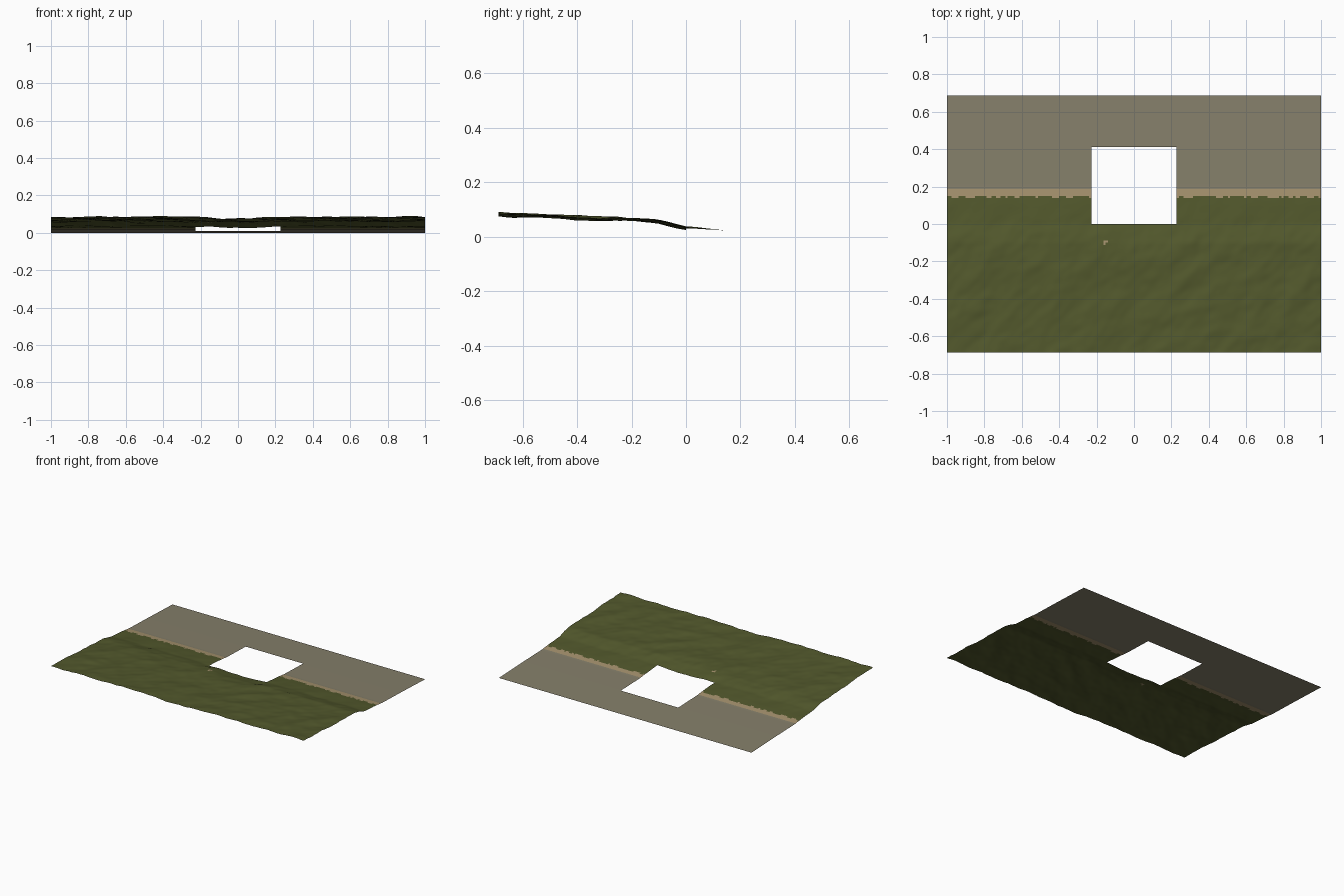
import bpy, bmesh, math
from mathutils import Vector, noise

if "Cube" in bpy.data.objects:
    bpy.data.objects.remove(bpy.data.objects["Cube"])

HX, HY = 1.0, 0.688                 # half size of the sheet
HOLE_X, HOLE_Y0, HOLE_Y1 = 0.227, 0.0, 0.412

# height along y, from the grassy bank down to the paved flat
PROFILE = [(-0.69, 0.087), (-0.4, 0.074), (-0.25, 0.067), (-0.1, 0.06), (-0.05, 0.049),
           (0.0, 0.036), (0.1, 0.029), (0.2, 0.018), (0.4, 0.012), (0.69, 0.001)]


def make_material(name, rgb):
    lin = [(c / 255 / 12.92) if c < 11 else ((c / 255 + 0.055) / 1.055) ** 2.4 for c in rgb]
    m = bpy.data.materials.new(name)
    m.diffuse_color = (*lin, 1)
    m.use_nodes = True
    m.node_tree.nodes["Principled BSDF"].inputs["Base Color"].default_value = m.diffuse_color
    return m


def steps(*stops, size=0.0125):
    """Evenly divided coordinates passing exactly through every stop."""
    out = [stops[0]]
    for a, b in zip(stops, stops[1:]):
        n = max(1, round((b - a) / size))
        out += [a + (b - a) * i / n for i in range(1, n + 1)]
    return out


def height(x, y):
    for (y0, z0), (y1, z1) in zip(PROFILE, PROFILE[1:]):
        if y <= y1:
            z = z0 + (z1 - z0) * (y - y0) / (y1 - y0)
            break
    # rolling diagonal bumps, only on the grass
    grass = min(1, max(0, (0.14 - y) / 0.2))
    u, v = (x + y) * 0.7, (y - x) * 0.7
    z += grass * 0.008 * noise.noise(Vector((u * 6, v * 11, 0.3)))
    z += grass * 0.003 * noise.noise(Vector((u * 16, v * 24, 4.1)))
    # shallow dip towards the middle of the bank
    z -= 0.008 * math.exp(-(x / 0.2) ** 2) * min(1, max(0, (0.15 - y) / 0.15))
    return max(0.0, z)


def surface_at(x, y):
    """0 grass, 1 sand, 2 paving."""
    edge = 0.145 + 0.012 * noise.noise(Vector((x * 30, 0, 7.7)))
    if y > 0.188:
        return 2
    if y > edge or math.hypot(x + 0.157, (y + 0.097) * 0.9) < 0.013:
        return 1
    return 0


# terrain sheet with a rectangular opening
xs = steps(-HX, -HOLE_X, HOLE_X, HX)
ys = steps(-HY, HOLE_Y0, 0.188, HOLE_Y1, HY)
bm = bmesh.new()
grid = [[bm.verts.new((x, y, height(x, y))) for x in xs] for y in ys]
for j in range(len(ys) - 1):
    for i in range(len(xs) - 1):
        cx, cy = (xs[i] + xs[i + 1]) / 2, (ys[j] + ys[j + 1]) / 2
        if abs(cx) < HOLE_X and HOLE_Y0 < cy < HOLE_Y1:
            continue
        f = bm.faces.new((grid[j][i], grid[j][i + 1], grid[j + 1][i + 1], grid[j + 1][i]))
        f.material_index = surface_at(cx, cy)
        f.smooth = True
bmesh.ops.delete(bm, geom=[v for v in bm.verts if not v.link_faces], context='VERTS')
low = min(v.co.z for v in bm.verts)
bmesh.ops.translate(bm, verts=bm.verts, vec=(0, 0, -low))

mesh = bpy.data.meshes.new("terrain")
bm.to_mesh(mesh)
bm.free()
for name, rgb in (("grass green", (82, 88, 44)), ("sand", (165, 146, 110)), ("paving grey", (133, 127, 106))):
    mesh.materials.append(make_material(name, rgb))
terrain = bpy.data.objects.new("terrain", mesh)
bpy.context.collection.objects.link(terrain)
